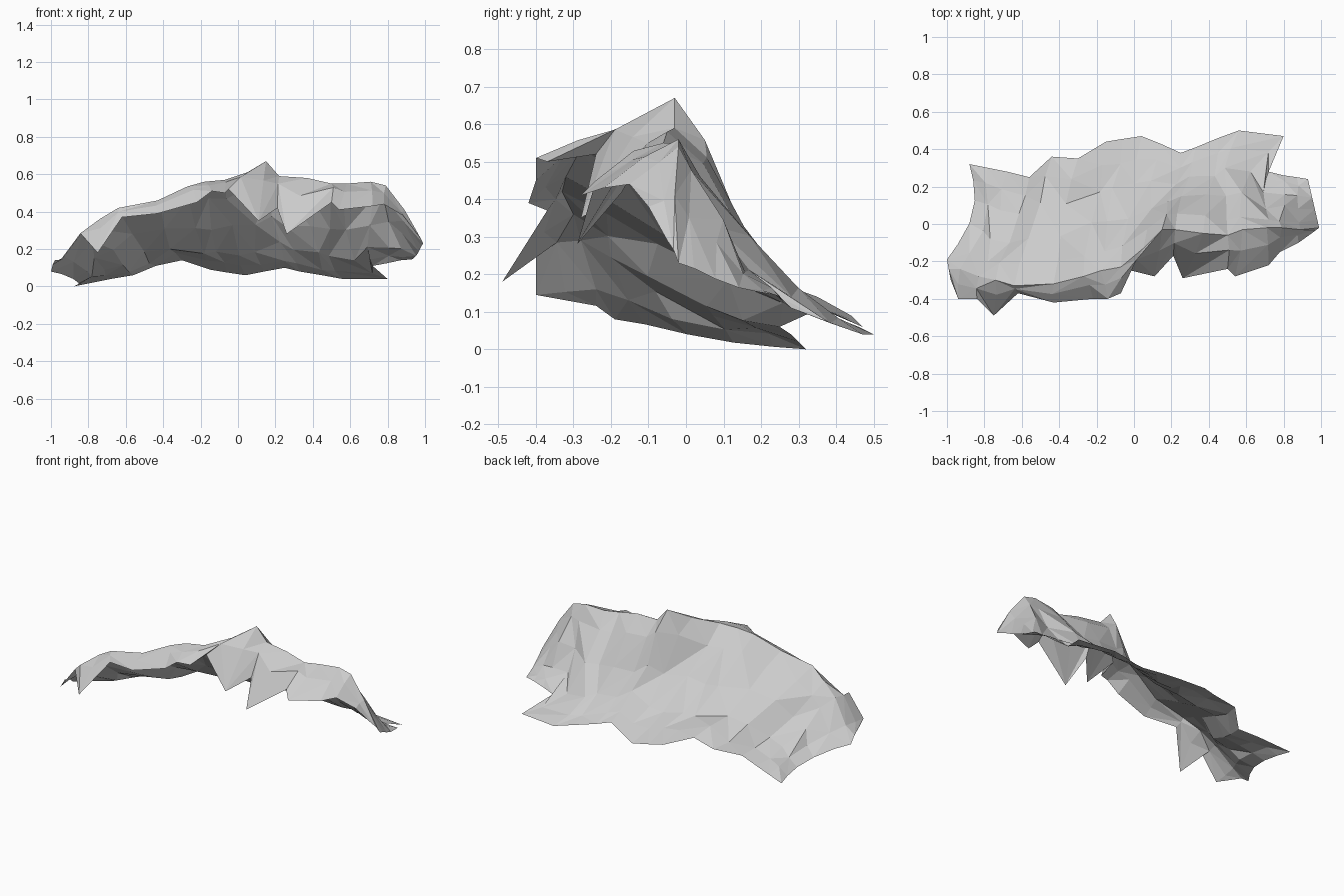
import bpy, bmesh, random
from math import sin, pi
from mathutils import Vector

random.seed(4)

# Jagged hanging front lip, from left to right
front = [(-.98, -.30, .14), (-.94, -.40, .145), (-.84, -.40, .28), (-.75, -.49, .18),
         (-.62, -.37, .37), (-.43, -.42, .39), (-.22, -.40, .45), (-.14, -.40, .51),
         (-.07, -.37, .50), (-.05, -.24, .52), (.11, -.28, .35), (.21, -.17, .42),
         (.26, -.29, .28), (.50, -.24, .45), (.54, -.28, .41), (.72, -.22, .43),
         (.78, -.15, .44), (.88, -.10, .38), (.95, -.05, .29)]
# Crest line
crest = [(-1, -.19, .08), (-.93, -.24, .16), (-.83, -.28, .29), (-.74, -.30, .36),
         (-.64, -.33, .42), (-.43, -.32, .46), (-.27, -.28, .535), (-.18, -.25, .56),
         (-.07, -.23, .57), (.05, -.13, .61), (.15, -.03, .67), (.22, -.03, .59),
         (.37, -.05, .58), (.50, -.06, .55), (.58, -.03, .55), (.71, -.02, .56),
         (.79, -.02, .54), (.89, -.03, .41), (.99, -.02, .23)]
# Foot of the back slope
foot = [(-.88, .32, 0), (-.78, .30, .02), (-.68, .28, .04), (-.56, .25, .06),
        (-.44, .36, .11), (-.30, .35, .14), (-.15, .44, .09), (-.06, .455, .075),
        (.04, .47, .06), (.14, .43, .08), (.25, .38, .10), (.33, .41, .08),
        (.45, .46, .06), (.56, .50, .04), (.80, .47, .04), (.72, .28, .11),
        (.80, .26, .125), (.87, .25, .14), (.93, .24, .145)]
# Sideways bow of some back columns, for the pinched left edge and right notch
bow = {0: .08, 1: .055, 2: .02, 13: -.05, 14: -.10, 15: -.01}


def row(a, b, t, lift, jitter, bow={}):
    """Points a fraction t from line a to line b, raised by a share of the drop."""
    pts = []
    for i, (p, q) in enumerate(zip(a, b)):
        p, q = Vector(p), Vector(q)
        v = p.lerp(q, t)
        v.x += bow.get(i, 0) * sin(pi * t)
        v.z += lift * abs(p.z - q.z)
        if 0 < i < len(a) - 1:
            v += Vector([random.uniform(-jitter, jitter) for _ in range(3)])
        pts.append(v)
    return pts


# Rows running from the lip over the crest and down the concave back
rows = [front, row(front, crest, .55, .15, .012), crest]
rows += [row(crest, foot, t, lift, .016, bow)
         for t, lift in ((.16, -.01), (.38, -.12), (.62, -.155), (.83, -.085))]
rows.append(foot)

# Open faceted rock sheet
bm = bmesh.new()
grid = [[bm.verts.new(p) for p in r] for r in rows]
for lo, hi in zip(grid, grid[1:]):
    for i in range(len(lo) - 1):
        a, b, c, d = lo[i], lo[i + 1], hi[i + 1], hi[i]
        if random.random() < .5:
            bm.faces.new((a, b, c))
            bm.faces.new((a, c, d))
        else:
            bm.faces.new((a, b, d))
            bm.faces.new((b, c, d))

mesh = bpy.data.meshes.new("mountain_ridge")
bm.to_mesh(mesh)
bm.free()
ridge = bpy.data.objects.new("mountain_ridge", mesh)
bpy.context.collection.objects.link(ridge)
